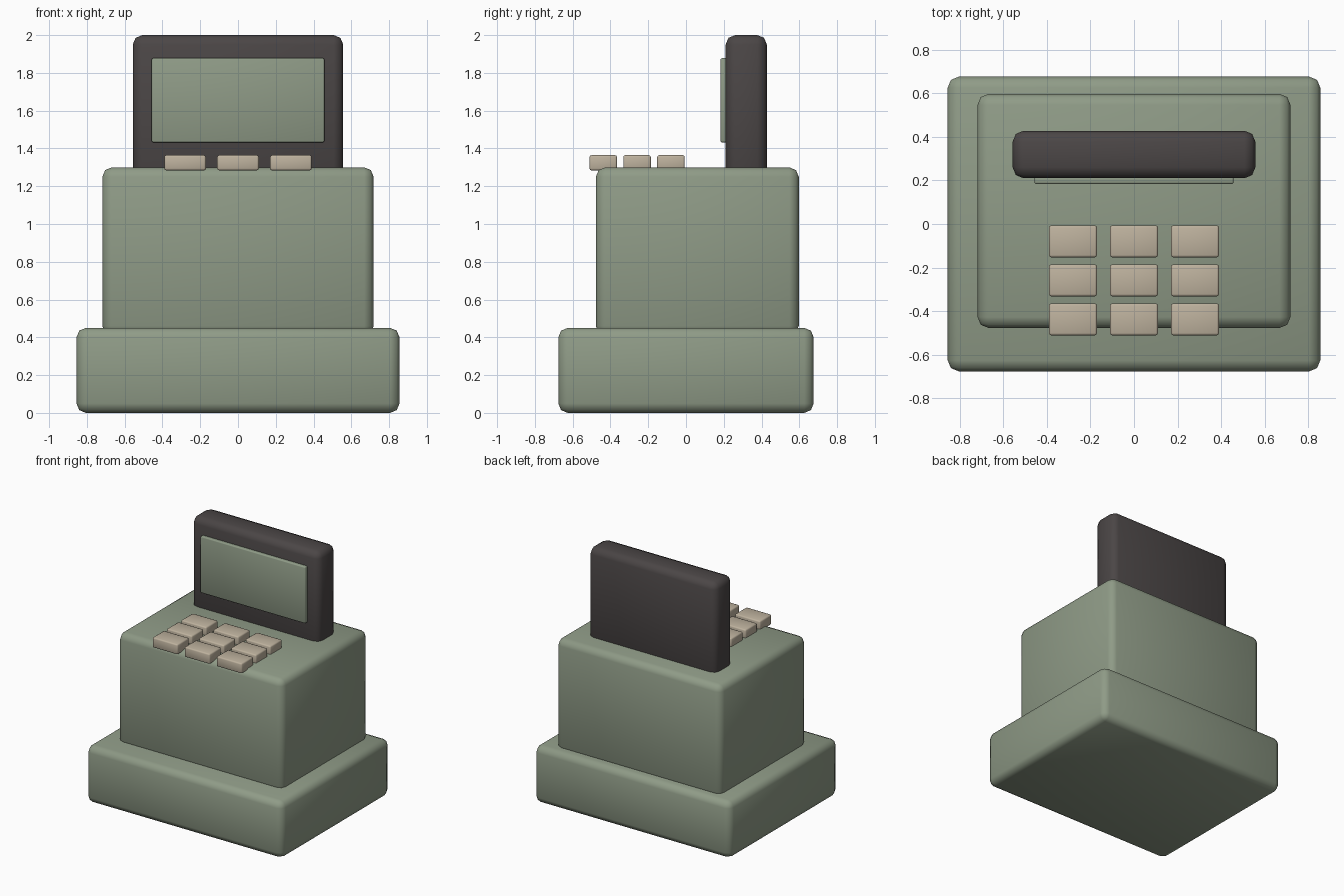
import bpy
import math

if "Cube" in bpy.data.objects:
    bpy.data.objects.remove(bpy.data.objects["Cube"])


def material(name, rgb):
    m = bpy.data.materials.new(name)
    m.diffuse_color = (*rgb, 1.0)
    m.use_nodes = True
    m.node_tree.nodes["Principled BSDF"].inputs["Base Color"].default_value = m.diffuse_color
    return m


GREEN = material("sage_green", (0.275, 0.328, 0.242))
DARK = material("charcoal", (0.070, 0.061, 0.061))
BEIGE = material("key_beige", (0.515, 0.445, 0.342))


def rounded_box(name, lo, hi, mat, radius, segments=2):
    """Box between two corners with bevelled, smooth edges."""
    bpy.ops.mesh.primitive_cube_add(
        size=1, location=[(a + b) / 2 for a, b in zip(lo, hi)])
    ob = bpy.context.object
    ob.name = name
    ob.scale = [b - a for a, b in zip(lo, hi)]
    bpy.ops.object.transform_apply(location=False, rotation=False, scale=True)
    ob.data.materials.append(mat)
    mod = ob.modifiers.new("round_edges", 'BEVEL')
    mod.width = radius
    mod.segments = segments
    bpy.ops.object.modifier_apply(modifier=mod.name)
    bpy.ops.object.shade_smooth_by_angle(angle=math.radians(50))
    return ob


# Drawer base and upper body
rounded_box("drawer_base", (-0.855, -0.676, 0), (0.855, 0.676, 0.45), GREEN, 0.05)
rounded_box("body", (-0.718, -0.477, 0.41), (0.718, 0.597, 1.30), GREEN, 0.05)

# Display housing and its raised screen
rounded_box("display_housing", (-0.557, 0.21, 1.22), (0.557, 0.428, 2.0), DARK, 0.05)
rounded_box("screen", (-0.457, 0.183, 1.432), (0.457, 0.22, 1.878), GREEN, 0.008)

# Three by three keypad, front row overhanging the body
for row in range(3):
    for col in range(3):
        x = (col - 1) * 0.28
        y = -0.08 - row * 0.179
        rounded_box(f"key_{row + 1}_{col + 1}",
                    (x - 0.11, y - 0.073, 1.284), (x + 0.11, y + 0.073, 1.364),
                    BEIGE, 0.01)
